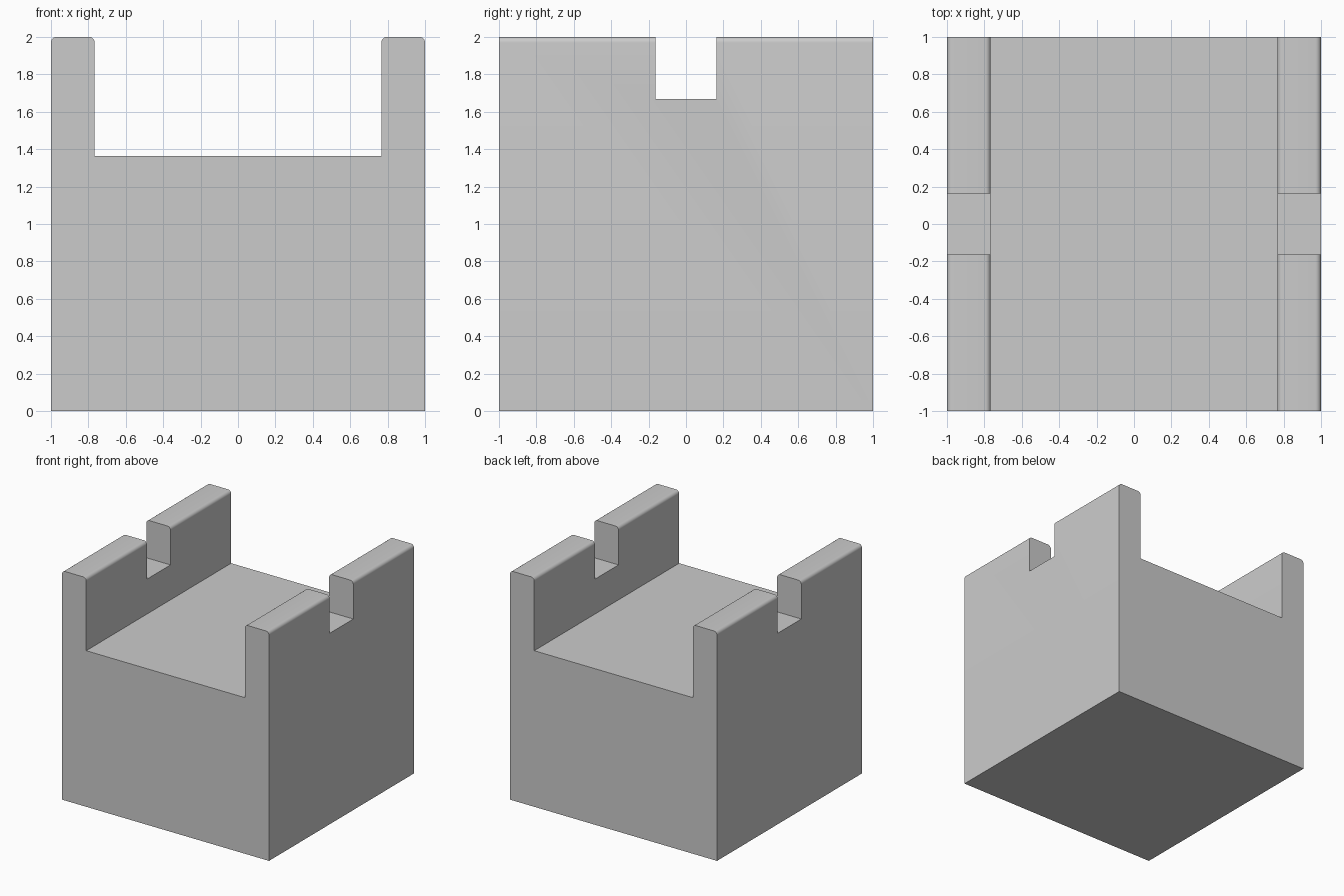
import bpy
import bmesh
from math import sin, cos, pi

if "Cube" in bpy.data.objects:
    bpy.data.objects.remove(bpy.data.objects["Cube"])

HALF, TOP = 1.0, 2.0
INNER, FLOOR = 0.766, 1.363      # channel half width and floor height
NOTCH, NOTCH_Z = 0.163, 1.668    # notch half width and sill height
R, STEPS = 0.03, 6               # rounding of the wall tops


def arc(cx, cz, start):
    """Quarter circle, counter-clockwise from the start angle."""
    return [(cx + R * cos(start + pi / 2 * i / STEPS),
             cz + R * sin(start + pi / 2 * i / STEPS)) for i in range(STEPS + 1)]


def extrude_profile(name, points, y0, y1):
    bm = bmesh.new()
    face = bm.faces.new([bm.verts.new((x, y0, z)) for x, z in points])
    out = bmesh.ops.extrude_face_region(bm, geom=[face])
    verts = [g for g in out["geom"] if isinstance(g, bmesh.types.BMVert)]
    bmesh.ops.translate(bm, verts=verts, vec=(0, y1 - y0, 0))
    bmesh.ops.recalc_face_normals(bm, faces=bm.faces)
    mesh = bpy.data.meshes.new(name)
    bm.to_mesh(mesh)
    bm.free()
    obj = bpy.data.objects.new(name, mesh)
    bpy.context.collection.objects.link(obj)
    return obj


# Block with a wide channel and rounded wall tops
right = [(HALF, 0)] + arc(HALF - R, TOP - R, 0) + arc(INNER + R, TOP - R, pi / 2) + [(INNER, FLOOR)]
left = [(-x, z) for x, z in reversed(right)]
block = extrude_profile("channel_block", right + left, -HALF, HALF)

# Notch through both walls
cutter = extrude_profile("notch_cutter",
                         [(-1.2, NOTCH_Z), (1.2, NOTCH_Z), (1.2, 2.2), (-1.2, 2.2)],
                         -NOTCH, NOTCH)
cutter.hide_render = True
mod = block.modifiers.new("notch", 'BOOLEAN')
mod.operation = 'DIFFERENCE'
mod.solver = 'EXACT'
mod.object = cutter

bpy.context.view_layer.objects.active = block
block.select_set(True)
bpy.ops.object.modifier_apply(modifier=mod.name)
bpy.data.objects.remove(cutter)

# Smooth roundings, crisp edges
bpy.ops.object.shade_smooth_by_angle(angle=pi / 6)
